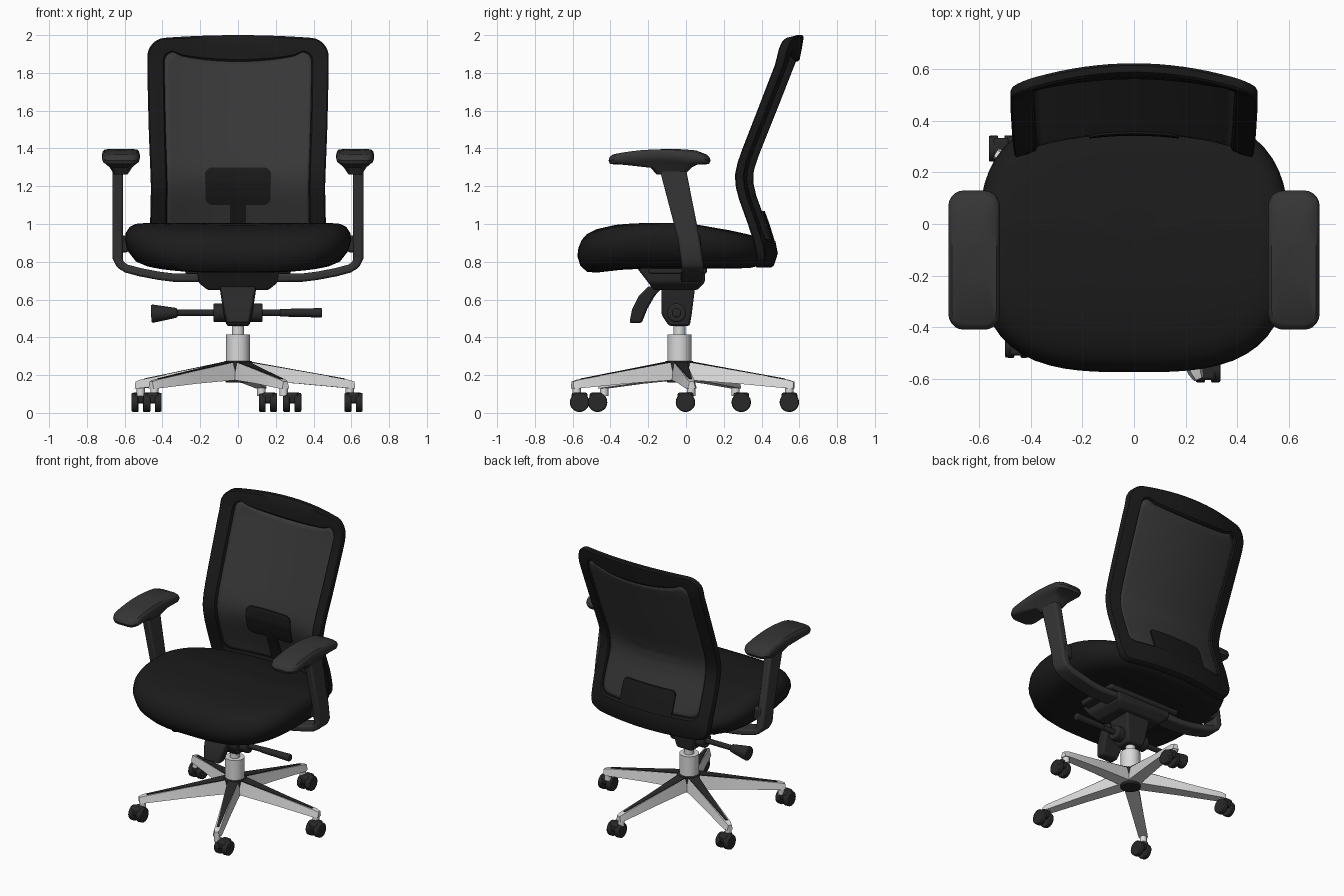
import bpy, bmesh, math
from mathutils import Vector, Matrix

if "Cube" in bpy.data.objects:
    bpy.data.objects.remove(bpy.data.objects["Cube"])

def material(name, v):
    m = bpy.data.materials.new(name)
    m.diffuse_color = (v, v, v, 1)
    m.use_nodes = True
    m.node_tree.nodes["Principled BSDF"].inputs["Base Color"].default_value = m.diffuse_color
    return m

FABRIC = material("black fabric", 0.011)
FRAME = material("black frame", 0.010)
MESH = material("grey mesh", 0.038)
PLASTIC = material("grey plastic", 0.036)
DARK = material("dark plastic", 0.022)
SILVER = material("polished metal", 0.70)

def finish(name, bm, mat, bevel=0):
    bmesh.ops.recalc_face_normals(bm, faces=bm.faces)
    me = bpy.data.meshes.new(name)
    bm.to_mesh(me)
    bm.free()
    me.materials.append(mat)
    ob = bpy.data.objects.new(name, me)
    bpy.context.collection.objects.link(ob)
    bpy.ops.object.select_all(action='DESELECT')
    ob.select_set(True)
    bpy.context.view_layer.objects.active = ob
    bpy.ops.object.shade_smooth_by_angle(angle=math.radians(35))
    if bevel:
        mod = ob.modifiers.new("bevel", 'BEVEL')
        mod.width, mod.segments = bevel, 2
    return ob

def loft(name, rings, mat, wrap=False, bevel=0, caps=(0, -1)):
    """Skin a list of closed rings with the same number of points."""
    bm = bmesh.new()
    rows = [[bm.verts.new(p) for p in ring] for ring in rings]
    for a, b in zip(rows, rows[1:] + rows[:1] if wrap else rows[1:]):
        for i in range(len(a)):
            j = (i + 1) % len(a)
            bm.faces.new((a[i], a[j], b[j], b[i]))
    for c in () if wrap else caps:
        bm.faces.new(rows[c])
    return finish(name, bm, mat, bevel)

def cylinder(name, p, q, r1, r2, mat, n=24, bevel=0):
    p, q = Vector(p), Vector(q)
    bm = bmesh.new()
    rot = (q - p).to_track_quat('Z', 'Y').to_matrix().to_4x4()
    bmesh.ops.create_cone(bm, cap_ends=True, segments=n, radius1=r1, radius2=r2, depth=(q - p).length,
                          matrix=Matrix.Translation((p + q) / 2) @ rot)
    return finish(name, bm, mat, bevel)

def stack(name, levels, mat, cx=0, bevel=0.012):
    """Tapered block from levels of (half width, y min, y max, z)."""
    return loft(name, [[(cx - w, a, z), (cx + w, a, z), (cx + w, b, z), (cx - w, b, z)]
                       for w, a, b, z in levels], mat, bevel=bevel)

def rounded_rect(hw, v0, v1, r, seg=16, arc=6):
    pts, arcs = [], []
    for k, (cx, cv) in enumerate([(hw - r, v1 - r), (r - hw, v1 - r), (r - hw, v0 + r), (hw - r, v0 + r)]):
        angs = [math.pi / 2 * (k + i / arc) for i in range(arc + 1)]
        arcs.append([(cx + r * math.cos(a), cv + r * math.sin(a)) for a in angs])
    for k in range(4):
        a, b = arcs[k][-1], arcs[(k + 1) % 4][0]
        pts += arcs[k] + [(a[0] + (b[0] - a[0]) * i / seg, a[1] + (b[1] - a[1]) * i / seg) for i in range(1, seg)]
    return pts

def between(a, b, t):
    return [(p[0] + (q[0] - p[0]) * t, p[1] + (q[1] - p[1]) * t) for p, q in zip(a, b)]

def interp(table, z):
    for (z0, v0), (z1, v1) in zip(table, table[1:]):
        if z <= z1:
            return v0 + (v1 - v0) * max(0, (z - z0) / (z1 - z0))
    return table[-1][1]

# Backrest surface: spine curve, side taper, and wings curling forward
SPINE = [(0.77, 0.46), (0.82, 0.488), (0.88, 0.484), (1.0, 0.447), (1.15, 0.392), (1.22, 0.376),
         (1.28, 0.378), (1.36, 0.404), (1.6, 0.5), (1.86, 0.602), (2.0, 0.625)]
TAPER = [(0.77, 0.95), (1.0, 0.97), (1.2, 0.96), (1.5, 0.985), (1.8, 1.0)]

def on_back(x, z, off=0.0):
    x *= interp(TAPER, z)
    return (x, interp(SPINE, z) - 0.075 * (x / 0.46) ** 2 + off, z)

# Back frame with an arched top and a scalloped opening
outer = [(x, z - 0.022 * (x / 0.48) ** 2 * (z > 1.85)) for x, z in rounded_rect(0.48, 0.77, 2.0, 0.09)]
inner = []
for x, z in rounded_rect(0.39, 0.92, 1.91, 0.05):
    dip = 0.05 * math.cos(math.pi * x / 0.7) ** 0.6 if z > 1.9 and abs(x) < 0.34 else 0
    inner.append((x, z - dip))
section = [(0, -0.036), (0, -0.01), (0.07, 0), (0.5, 0), (0.92, -0.002), (1, -0.012),
           (1, -0.032), (0.92, -0.042), (0.5, -0.046), (0.08, -0.045)]
loft("back_frame", [[on_back(x, z, o) for x, z in between(outer, inner, t)] for t, o in section],
     FRAME, wrap=True)

# Mesh panel: concentric rings shrinking to a small centre
centre = [(x * 0.03, 1.27 + (z - 1.4) * 0.03) for x, z in inner]
panel = loft("mesh_panel", [[on_back(x, z, -0.02) for x, z in between(inner, centre, i / 16)]
                            for i in range(17)], MESH, caps=(-1,))
panel.modifiers.new("thickness", 'SOLIDIFY').thickness = 0.006

def back_plate(name, hw, z0, z1, r, off, depth):
    edge = rounded_rect(hw, z0, z1, r, 8, 4)
    zc = (z0 + z1) / 2
    mid = [(x * 0.05, zc + (z - zc) * 0.05) for x, z in edge]
    ts = [i / 6 for i in range(7)]
    rings = [[on_back(x, z, off) for x, z in between(mid, edge, t)] for t in ts]
    rings += [[on_back(x, z, off + depth) for x, z in between(edge, mid, t)] for t in ts[::1]]
    loft(name, rings, FRAME)

# Lumbar support
back_plate("lumbar_pad", 0.18, 1.10, 1.30, 0.04, -0.034, 0.009)
back_plate("lumbar_stem", 0.045, 0.90, 1.12, 0.01, -0.033, 0.008)
back_plate("lumbar_carriage", 0.21, 0.88, 1.07, 0.03, -0.014, 0.009)

# Seat cushion: stacked rings, drooping at the nose and rear, lifted at the sides
profile = [(0.04, 0.765), (0.5, 0.765), (0.8, 0.768), (0.9, 0.785), (0.97, 0.83), (1.0, 0.885), (0.99, 0.925),
           (0.955, 0.962), (0.9, 0.985), (0.8, 0.998), (0.6, 1.005), (0.3, 1.005), (0.03, 1.005)]
rings = []
for s, z in profile:
    ring = []
    for i in range(72):
        c, d = math.cos(math.pi * i / 36), math.sin(math.pi * i / 36)
        k = s / (abs(c) ** 3.1 + abs(d) ** 3.1) ** (1 / 3.1)
        x, y = 0.6 * k * c, -0.07 + 0.505 * k * d
        x *= 1 - 0.25 * max(0, y) ** 2
        drop = 0.07 * y / 0.43 * (z - 0.76) / 0.24 if y > 0 else 0.055 * (y / 0.575) ** 4
        ring.append((x, y, z - drop + 0.03 * (x / 0.6) ** 6))
    rings.append(ring)
loft("seat_cushion", rings, FABRIC)

# Armrests: bent post, sleeve and pad on each side
path = [(0.637, -0.07, 1.29), (0.637, 0.015, 0.92), (0.637, 0.03, 0.82), (0.625, 0.035, 0.785), (0.59, 0.035, 0.764),
        (0.52, 0.035, 0.745), (0.42, 0.03, 0.726), (0.34, 0.03, 0.716), (0.18, 0.03, 0.716)]
pad = [(0.05, 0.05, 1.397), (0.5, 0.5, 1.397), (0.86, 0.92, 1.395), (0.96, 0.98, 1.385), (1, 1, 1.367),
       (0.95, 0.97, 1.347), (0.85, 0.74, 1.332), (0.6, 0.4, 1.303), (0.36, 0.28, 1.265)]
for side, s in (("right", 1), ("left", -1)):
    rings = []
    for i, (x, y, z) in enumerate(path):
        a, b = path[max(0, i - 1)], path[min(len(path) - 1, i + 1)]
        t = Vector((b[0] - a[0], b[2] - a[2])).normalized() * (0.028 if i < 3 else 0.022)
        h = 0.07 if i == 0 else 0.058
        rings.append([(s * (x + t.y * p), y + h * q, z - t.x * p) for p, q in ((1, 1), (1, -1), (-1, -1), (-1, 1))])
    loft(side + "_arm_post", rings, PLASTIC, bevel=0.012)
    stack(side + "_arm_sleeve", [(0.03, -0.03, 0.08, 0.85), (0.03, -0.03, 0.08, 0.94)], DARK, s * 0.61)
    rings = [[(s * (0.62 + x * sx), (-0.14 if sy > 0.7 else -0.08) + y * sy, z - 0.032 * (y * sy / 0.27) ** 2)
              for x, y in rounded_rect(0.1, -0.27, 0.27, 0.06, 8, 5)] for sx, sy, z in pad]
    loft(side + "_arm_pad", rings, PLASTIC)

# Tilt mechanism under the seat, with a paddle curving down and forward
stack("seat_plate", [(0.28, -0.20, 0.11, 0.735), (0.28, -0.20, 0.11, 0.785)], DARK)
stack("mechanism_housing", [(0.16, -0.17, 0.06, 0.65), (0.21, -0.20, 0.10, 0.69), (0.22, -0.27, 0.10, 0.78)], DARK)
stack("column_socket", [(0.06, -0.09, 0.02, 0.46), (0.075, -0.13, 0.03, 0.52), (0.10, -0.13, 0.05, 0.68)], DARK)
stack("tilt_paddle", [(0.06, -0.30, -0.235, 0.475), (0.075, -0.285, -0.205, 0.55), (0.085, -0.25, -0.165, 0.62),
                      (0.095, -0.20, -0.12, 0.67)], DARK)

# Adjustment levers
cylinder("lever_collar", (-0.13, -0.05, 0.53), (0.13, -0.05, 0.53), 0.05, 0.05, DARK, bevel=0.008)
cylinder("lever_rod", (-0.36, -0.05, 0.53), (0.3, -0.05, 0.53), 0.018, 0.018, DARK, 16)
cylinder("lever_knob", (-0.46, -0.05, 0.525), (-0.32, -0.05, 0.53), 0.05, 0.025, DARK, bevel=0.01)
cylinder("lever_handle", (0.22, -0.05, 0.53), (0.445, -0.05, 0.53), 0.02, 0.025, DARK, 16, 0.006)

# Gas column and hub
C = Vector((0, -0.035, 0))
cylinder("column_piston", (0, C.y, 0.38), (0, C.y, 0.48), 0.032, 0.032, SILVER)
cylinder("column_sleeve", (0, C.y, 0.25), (0, C.y, 0.415), 0.063, 0.063, SILVER, 32)
cylinder("base_hub", (0, C.y, 0.16), (0, C.y, 0.275), 0.065, 0.075, DARK, 20, 0.006)

def cross(u, r, top, bot, wt, wb):
    v = Vector((-u.y, u.x, 0))
    return [C + u * r + v * w + Vector((0, 0, z)) for w, z in ((wt, top), (-wt, top), (-wb, bot), (wb, bot))]

# Five star legs with dark ridge inlays and trailing twin-wheel casters
LEG = [(0.04, 0.27, 0.175, 0.036, 0.046), (0.32, 0.222, 0.155, 0.024, 0.038),
       (0.59, 0.175, 0.13, 0.018, 0.03), (0.62, 0.165, 0.13, 0.012, 0.02)]
INLAY = [(0.05, 0.274, 0.266, 0.036, 0.036), (0.32, 0.226, 0.22, 0.02, 0.02), (0.57, 0.182, 0.176, 0.008, 0.008)]
TRAIL = [(0.02, -0.03), (0.035, 0.0), (0.0, 0.03), (-0.01, -0.035), (0.045, 0.015)]
for i, (dx, dy) in enumerate(TRAIL):
    a = math.radians(6 + 72 * i)
    u = Vector((math.cos(a), math.sin(a), 0))
    loft(f"base_leg_{i}", [cross(u, *k) for k in LEG], SILVER)
    loft(f"leg_inlay_{i}", [cross(u, *k) for k in INLAY], DARK)
    x, y, _ = C + u * 0.595
    cylinder(f"caster_pin_{i}", (x, y, 0.09), (x, y, 0.14), 0.022, 0.022, SILVER, 12)
    x, y = x + dx, y + dy
    stack(f"caster_hood_{i}", [(0.03, y - 0.042, y + 0.042, z) for z in (0.05, 0.108)], DARK, x)
    for s in (-1, 1):
        cylinder(f"caster_wheel_{i}_{s}", (x + s * 0.012, y, 0.056), (x + s * 0.048, y, 0.056),
                 0.052, 0.05, DARK, 20, 0.006)
